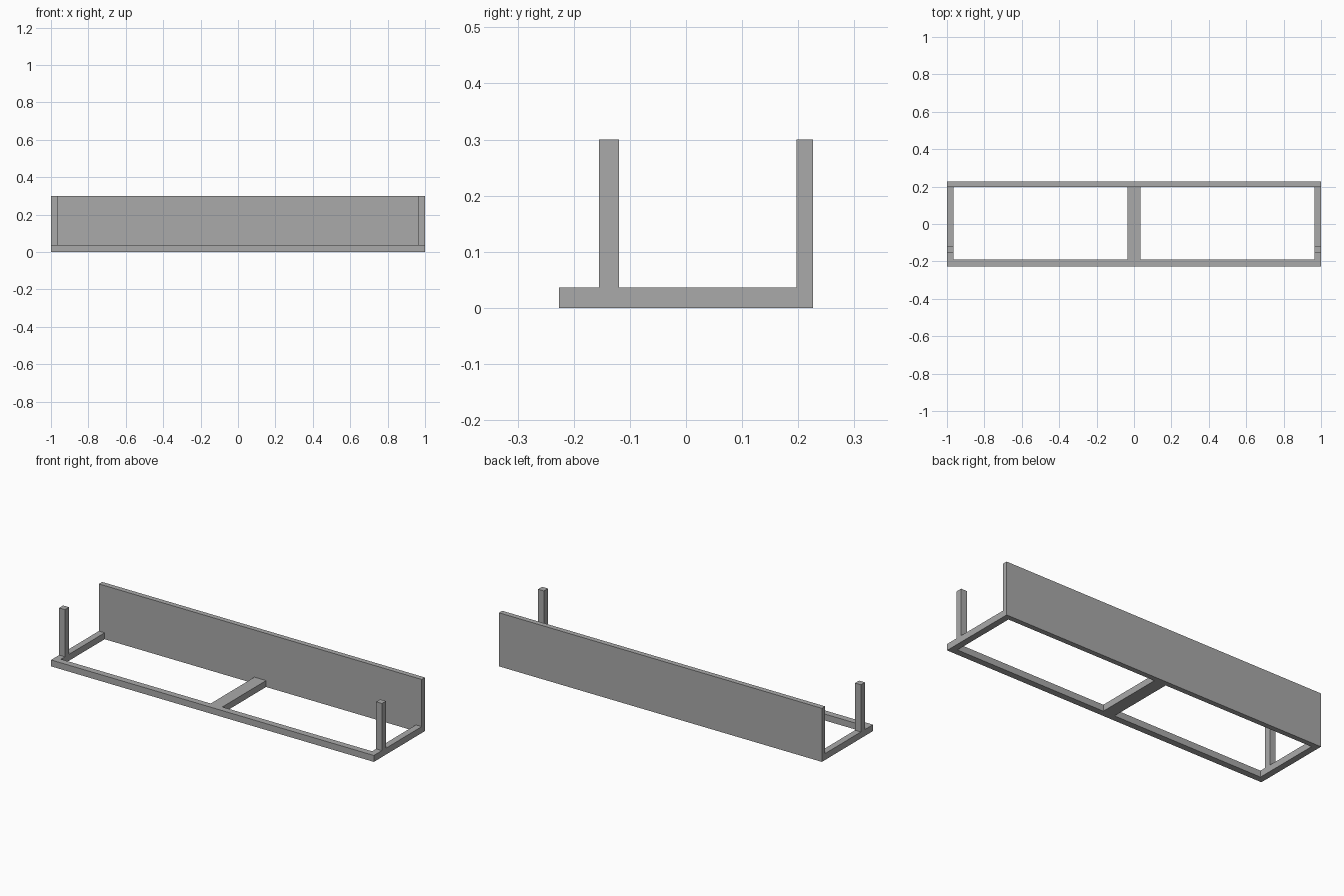
import bpy

cube = bpy.data.objects.get("Cube")
if cube:
    bpy.data.objects.remove(cube, do_unlink=True)

GREY = (0.4, 0.4, 0.4, 1.0)
mat = bpy.data.materials.new("plain_grey")
mat.use_nodes = True
mat.diffuse_color = GREY
mat.node_tree.nodes["Principled BSDF"].inputs["Base Color"].default_value = GREY


def box(name, x, y, z):
    """Flat-faced box spanning the given (min, max) ranges."""
    bpy.ops.mesh.primitive_cube_add(size=1, location=[sum(r) / 2 for r in (x, y, z)])
    ob = bpy.context.object
    ob.name = name
    ob.scale = [r[1] - r[0] for r in (x, y, z)]
    bpy.ops.object.transform_apply(location=False, rotation=False, scale=True)
    ob.data.materials.append(mat)
    return ob


L, D, H = 1.0, 0.226, 0.3      # half length, half depth, height
BAR = 0.036                    # bar thickness
PANEL = 0.197                  # inner face of the back panel
RAIL = -D + BAR                # inner face of the front rail

# Long parts
box("back_panel", (-L, L), (PANEL, D), (0, H))
box("front_rail", (-L, L), (-D, RAIL), (0, BAR))

# Cross bars
box("centre_bar", (-BAR, BAR), (RAIL, PANEL), (0, BAR))
for side, s in (("left", 1), ("right", -1)):
    x = sorted((s * (L - BAR), s * L))
    box(side + "_end_bar", x, (RAIL, PANEL), (0, BAR))
    # Upright set slightly behind the front rail
    box(side + "_post", x, (-0.155, -0.119), (BAR, H))
